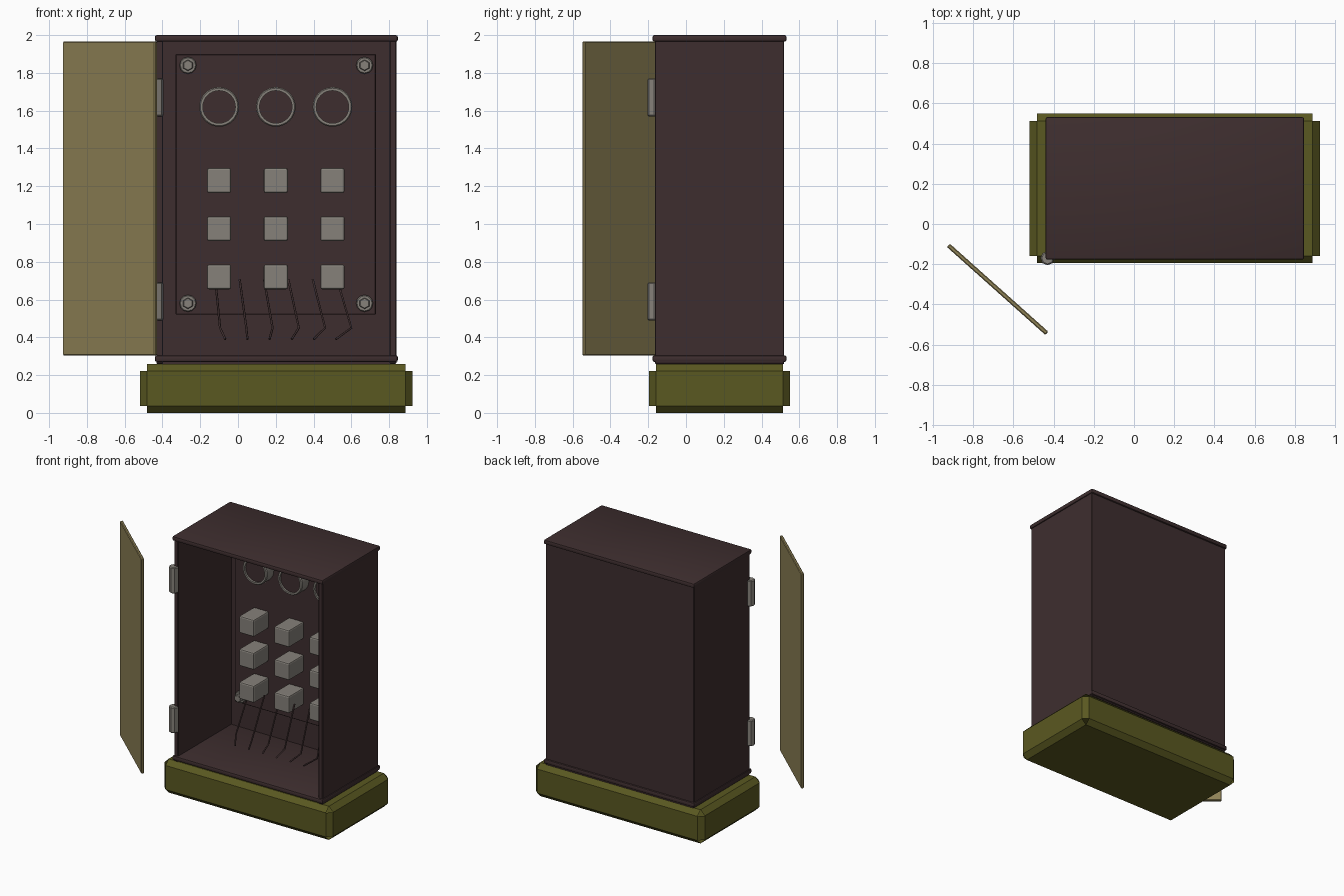
import bpy, bmesh, math
from mathutils import Matrix, Vector

if "Cube" in bpy.data.objects:
    bpy.data.objects.remove(bpy.data.objects["Cube"], do_unlink=True)


def material(name, rgb):
    m = bpy.data.materials.new(name)
    m.use_nodes = True
    m.diffuse_color = (*rgb, 1)
    m.node_tree.nodes["Principled BSDF"].inputs["Base Color"].default_value = (*rgb, 1)
    return m


BROWN = material("dark brown", (0.048, 0.027, 0.028))
OLIVE = material("olive green", (0.102, 0.098, 0.015))
TAN = material("dull tan", (0.275, 0.223, 0.093))
GREY = material("warm grey", (0.238, 0.220, 0.195))


def add_object(name, bm, mat):
    bmesh.ops.recalc_face_normals(bm, faces=bm.faces)
    mesh = bpy.data.meshes.new(name)
    bm.to_mesh(mesh)
    bm.free()
    mesh.materials.append(mat)
    ob = bpy.data.objects.new(name, mesh)
    bpy.context.collection.objects.link(ob)
    return ob


def bevel(bm, width, segments, edges=None):
    bmesh.ops.bevel(bm, geom=list(edges or bm.edges), offset=width, segments=segments,
                    profile=0.5, affect='EDGES', clamp_overlap=True)


def box(name, low, high, mat, width=0.0, segments=1, open_corners=False):
    """Box between two opposite corners, with softened edges."""
    bm = bmesh.new()
    low, high = Vector(low), Vector(high)
    place = Matrix.Translation((low + high) / 2) @ Matrix.Diagonal((*(high - low), 1))
    bmesh.ops.create_cube(bm, size=1, matrix=place)
    if width:
        bevel(bm, width, segments)
    if open_corners:
        bm.normal_update()
        tips = [f for f in bm.faces if min(abs(c) for c in f.normal) > 0.1]
        bmesh.ops.delete(bm, geom=tips, context='FACES')
    return add_object(name, bm, mat)


def cylinder(name, centre, radius, length, mat, sides, axis='Y', width=0.0):
    bm = bmesh.new()
    turn = Matrix.Rotation(math.pi / 2, 4, 'X') if axis == 'Y' else Matrix()
    bmesh.ops.create_cone(bm, cap_ends=True, segments=sides, radius1=radius, radius2=radius,
                          depth=length, matrix=Matrix.Translation(centre) @ turn)
    if width:
        rims = [e for e in bm.edges if any(len(f.verts) > 4 for f in e.link_faces)]
        bevel(bm, width, 1, rims)
    return add_object(name, bm, mat)


def ring(name, centre, profile, mat, sides=32):
    """Closed (radius, depth) profile turned around the y axis."""
    bm = bmesh.new()
    verts = [bm.verts.new((r, y, 0)) for r, y in profile]
    edges = [bm.edges.new((v, verts[i - 1])) for i, v in enumerate(verts)]
    bmesh.ops.spin(bm, geom=verts + edges, cent=(0, 0, 0), axis=(0, 1, 0),
                   angle=math.tau, steps=sides, use_merge=True)
    bmesh.ops.remove_doubles(bm, verts=bm.verts, dist=1e-4)
    bmesh.ops.translate(bm, verts=bm.verts, vec=centre)
    return add_object(name, bm, mat)


# Plinth
box("base", (-0.52, -0.195, 0), (0.925, 0.55, 0.26), OLIVE, 0.037, 1, open_corners=True)

# Open-fronted cabinet: lid and floor overhang the walls slightly
LEFT, RIGHT, FRONT, BACK = -0.432, 0.838, -0.165, 0.52
WALL = 0.035
for name, z in (("cabinet_floor", 0.27), ("cabinet_top", 1.965)):
    box(name, (LEFT - 0.008, FRONT - 0.012, z), (RIGHT + 0.008, BACK + 0.012, z + WALL),
        BROWN, 0.01, 2)
box("cabinet_side_right", (LEFT, FRONT, 0.26), (LEFT + WALL, BACK, 1.985), BROWN, 0.004)
box("cabinet_side_left", (RIGHT - WALL, FRONT, 0.26), (RIGHT, BACK, 1.985), BROWN, 0.004)
box("cabinet_back", (LEFT + 0.01, BACK - WALL, 0.26), (RIGHT - 0.01, BACK, 1.985), BROWN)

# Mounting panel inside
PANEL = 0.43
box("mounting_panel", (-0.33, PANEL, 0.52), (0.73, BACK - WALL, 1.9), BROWN, 0.004)

# Corner bolts
for x in (-0.265, 0.67):
    for z in (0.58, 1.84):
        cylinder("bolt_washer", (x, PANEL - 0.015, z), 0.045, 0.03, GREY, 12, width=0.005)
        cylinder("bolt_head", (x, PANEL - 0.04, z), 0.03, 0.04, GREY, 6, width=0.004)

# Dials and push buttons in three columns
COLUMNS = (-0.1, 0.2, 0.5)
BEZEL = [(0.086, 0), (0.099, 0), (0.105, 0.008), (0.105, 0.085), (0.086, 0.085)]
for x in COLUMNS:
    ring("dial_bezel", (x, PANEL - 0.085, 1.62), BEZEL, GREY)
    cylinder("dial_face", (x, PANEL - 0.035, 1.62), 0.088, 0.07, BROWN, 32)
    for z in (0.72, 0.975, 1.23):
        box("push_button", (x - 0.064, 0.245, z - 0.066), (x + 0.064, PANEL, z + 0.066),
            GREY, 0.011, 2)

# Loose wires fanning out at the bottom
for i in range(6):
    curve = bpy.data.curves.new("wire", 'CURVE')
    curve.dimensions = '3D'
    curve.bevel_depth = 0.006
    curve.bevel_resolution = 1
    curve.use_fill_caps = True
    spline = curve.splines.new('POLY')
    spline.points.add(2)
    path = ((-0.12 + 0.129 * i, 0.31, 0.705),
            (-0.095 + 0.139 * i, 0.11, 0.45),
            (-0.067 + 0.117 * i, 0.06, 0.39))
    for point, co in zip(spline.points, path):
        point.co = (*co, 1)
    curve.materials.append(BROWN)
    bpy.context.collection.objects.link(bpy.data.objects.new("wire", curve))

# Hinges on the front right corner post
for z in (0.59, 1.67):
    cylinder("hinge", (-0.43, -0.17, z), 0.035, 0.2, GREY, 8, axis='Z', width=0.006)

# Detached door, swung out at an angle
door = box("door", (-0.328, -0.011, -0.83), (0.328, 0.011, 0.83), TAN, 0.005)
door.location = (-0.678, -0.325, 1.135)
door.rotation_euler.z = math.atan2(-0.435, 0.487)

# Smooth only the gently curved surfaces
bpy.ops.object.select_all(action='DESELECT')
for ob in bpy.context.collection.objects:
    if ob.name.startswith(("dial", "cabinet_top", "cabinet_floor")):
        ob.select_set(True)
        bpy.context.view_layer.objects.active = ob
bpy.ops.object.shade_smooth_by_angle(angle=math.radians(30))
